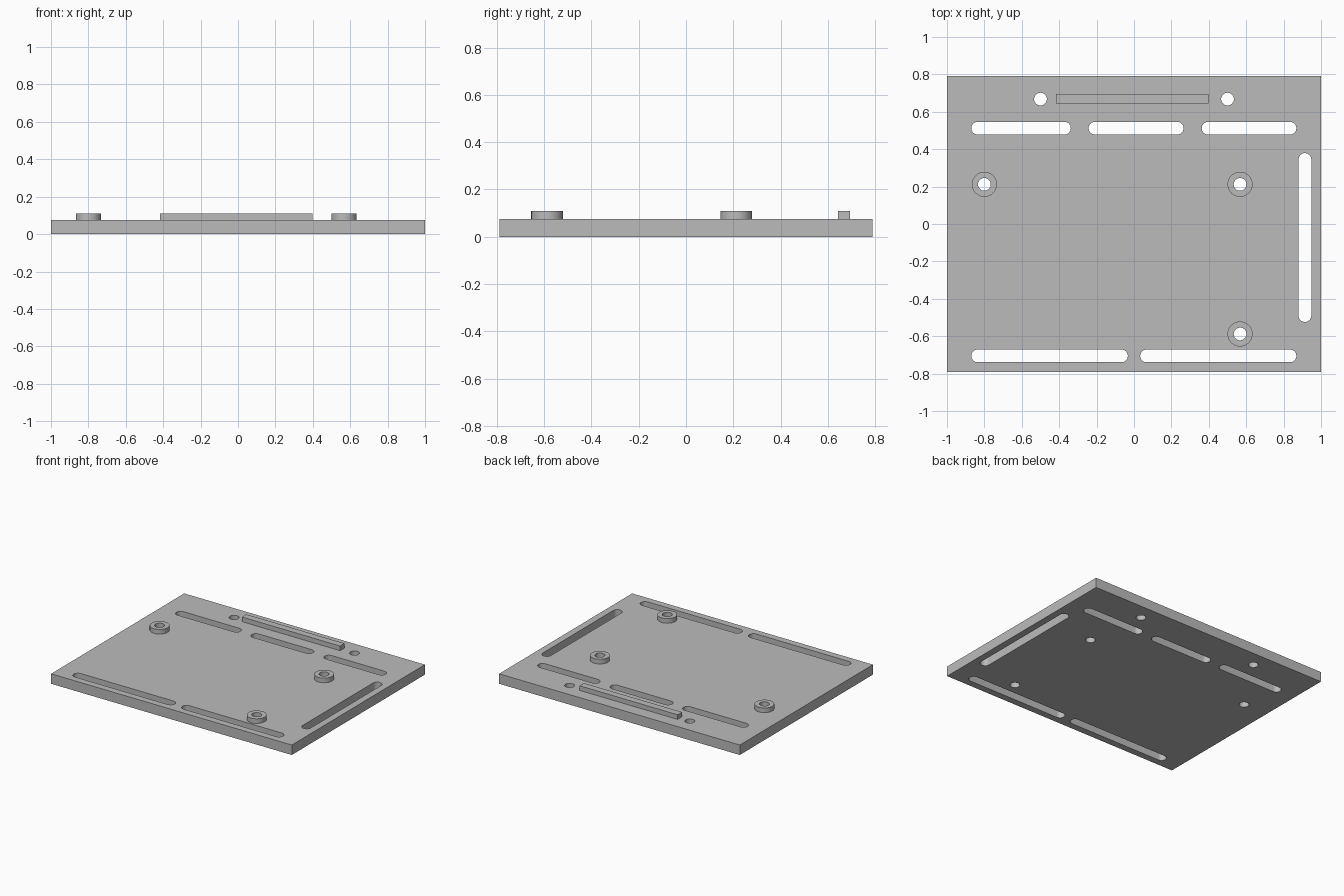
import bpy
import bmesh
from math import cos, sin, pi, atan2

default_cube = bpy.data.objects.get("Cube")
if default_cube:
    bpy.data.objects.remove(default_cube, do_unlink=True)

PLATE_TOP, RAISED_TOP = 0.075, 0.11
HOLE_R, BOSS_R = 0.034, 0.067
BOSSES = [(-0.8, 0.212), (0.567, 0.212), (0.567, -0.588)]
SCREW_HOLES = [(-0.5, 0.668), (0.5, 0.668)]

grey = bpy.data.materials.new("grey")
grey.use_nodes = True
colour = (0.5, 0.5, 0.5, 1)
grey.diffuse_color = colour
grey.node_tree.nodes["Principled BSDF"].inputs["Base Color"].default_value = colour


def rectangle(x0, x1, y0, y1):
    return [(x0, y0), (x1, y0), (x1, y1), (x0, y1)]


def stadium(a, b, r, half_steps=16):
    """Outline with round ends centred on a and b; a circle when a == b."""
    angle = atan2(b[1] - a[1], b[0] - a[0])
    points = []
    for centre, start in ((b, angle - pi / 2), (a, angle + pi / 2)):
        # A full circle skips the seam points shared by both halves
        count = half_steps if a == b else half_steps + 1
        for i in range(count):
            t = start + pi * i / half_steps
            points.append((centre[0] + r * cos(t), centre[1] + r * sin(t)))
    return points


def prism(name, outlines, z0, z1):
    """Extrude one or more closed outlines into a single object."""
    bm = bmesh.new()
    for outline in outlines:
        face = bm.faces.new([bm.verts.new((x, y, z0)) for x, y in outline])
        top = bmesh.ops.extrude_face_region(bm, geom=[face], use_keep_orig=True)
        verts = [v for v in top["geom"] if isinstance(v, bmesh.types.BMVert)]
        bmesh.ops.translate(bm, vec=(0, 0, z1 - z0), verts=verts)
    bmesh.ops.recalc_face_normals(bm, faces=bm.faces)
    mesh = bpy.data.meshes.new(name)
    bm.to_mesh(mesh)
    bm.free()
    mesh.materials.append(grey)
    obj = bpy.data.objects.new(name, mesh)
    bpy.context.collection.objects.link(obj)
    return obj


def activate(obj):
    bpy.ops.object.select_all(action="DESELECT")
    obj.select_set(True)
    bpy.context.view_layer.objects.active = obj


# Slots: three along the back, two along the front, one down the left side
slots = [((x0 + HOLE_R, 0.512), (x1 - HOLE_R, 0.512))
         for x0, x1 in ((-0.87, -0.338), (-0.243, 0.265), (0.362, 0.868))]
slots += [((x0 + HOLE_R, -0.705), (x1 - HOLE_R, -0.705))
          for x0, x1 in ((-0.87, -0.033), (0.033, 0.868))]
slots.append(((0.914, -0.49), (0.914, 0.345)))
round_holes = [(p, p) for p in BOSSES + SCREW_HOLES]
cutter = prism("hole_cutter",
               [stadium(a, b, HOLE_R) for a, b in slots + round_holes], -0.1, 0.3)
cutter.hide_render = True

# Base plate, mounting bosses and locating rail
parts = [prism("base_plate", [rectangle(-1, 1, -0.79, 0.79)], 0, PLATE_TOP)]
for label, p in zip(("back_right", "back_left", "front_left"), BOSSES):
    parts.append(prism("boss_" + label, [stadium(p, p, BOSS_R)], PLATE_TOP, RAISED_TOP))
prism("locating_rail", [rectangle(-0.417, 0.398, 0.643, 0.695)], PLATE_TOP, RAISED_TOP)

# Cut the holes through plate and bosses
for part in parts:
    activate(part)
    cut = part.modifiers.new("holes", "BOOLEAN")
    cut.operation, cut.solver, cut.object = "DIFFERENCE", "EXACT", cutter
    bpy.ops.object.modifier_apply(modifier=cut.name)
    bpy.ops.object.shade_smooth_by_angle(angle=pi / 6)

bpy.data.objects.remove(cutter, do_unlink=True)
